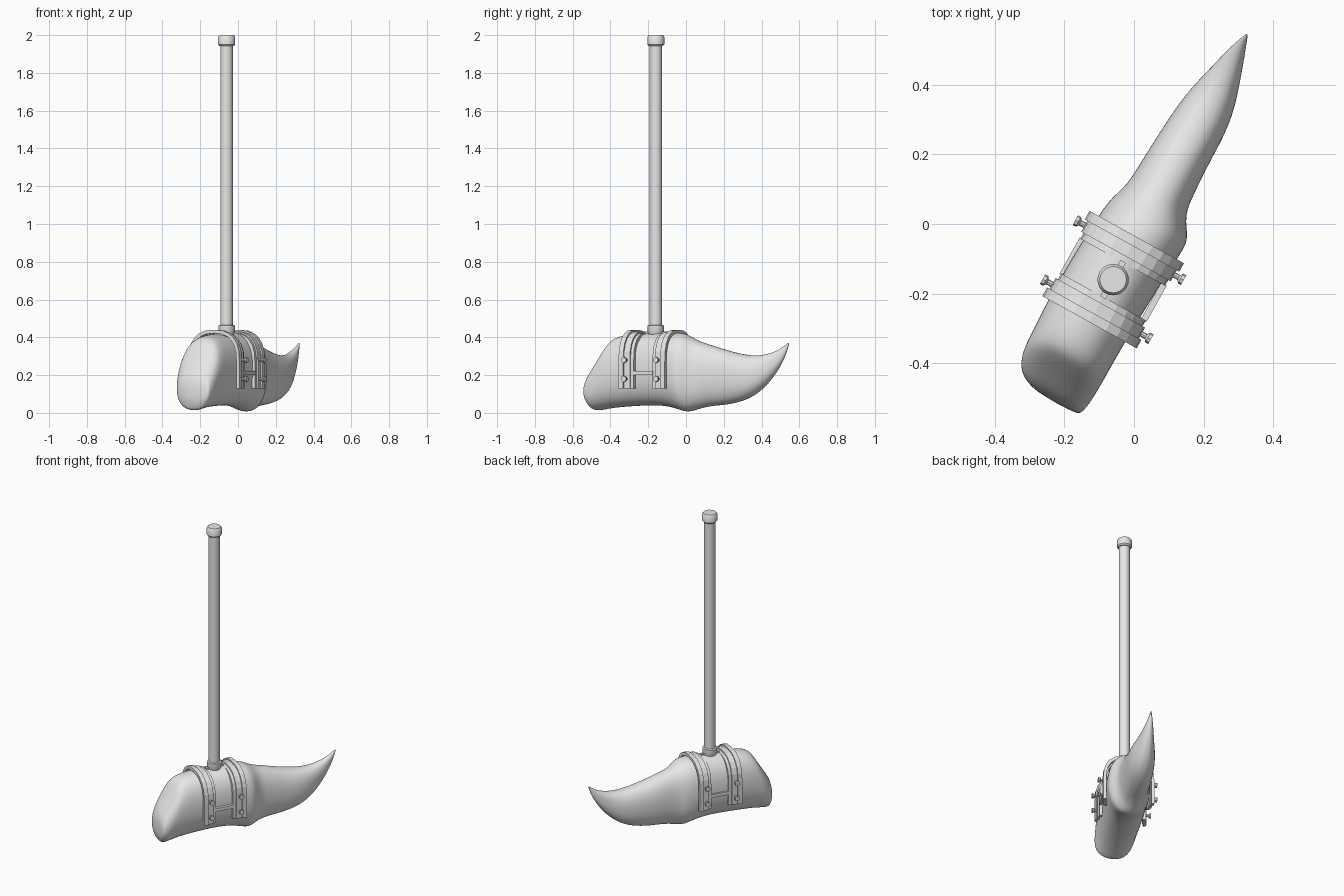
import bpy, bmesh, math
from mathutils import Matrix

if "Cube" in bpy.data.objects:
    bpy.data.objects.remove(bpy.data.objects["Cube"])

grey = bpy.data.materials.new("plain_grey")
grey.use_nodes = True
grey.diffuse_color = (0.8, 0.8, 0.8, 1)
grey.node_tree.nodes["Principled BSDF"].inputs["Base Color"].default_value = (0.8, 0.8, 0.8, 1)

# Local frame: x across the tooth, y along it toward the tip, origin under the pole
FRAME = Matrix.Translation((-0.06, -0.16, 0)) @ Matrix.Rotation(math.radians(-29), 4, "Z")


def finish(name, bm, smooth=False):
    bmesh.ops.recalc_face_normals(bm, faces=bm.faces)
    mesh = bpy.data.meshes.new(name)
    bm.to_mesh(mesh)
    bm.free()
    mesh.materials.append(grey)
    obj = bpy.data.objects.new(name, mesh)
    bpy.context.collection.objects.link(obj)
    obj.matrix_world = FRAME
    if smooth:
        bpy.ops.object.select_all(action="DESELECT")
        obj.select_set(True)
        bpy.context.view_layer.objects.active = obj
        bpy.ops.object.shade_smooth_by_angle(angle=math.radians(40))
    return obj


def loft(name, rings, smooth=True):
    bm = bmesh.new()
    loops = [[bm.verts.new(p) for p in ring] for ring in rings]
    count = len(loops[0])
    for a, b in zip(loops, loops[1:]):
        for i in range(count):
            j = (i + 1) % count
            bm.faces.new((a[i], a[j], b[j], b[i]))
    bm.faces.new(loops[0])
    bm.faces.new(loops[-1])
    return finish(name, bm, smooth)


def box(name, low, high):
    bm = bmesh.new()
    bmesh.ops.create_cube(bm, size=1)
    for v in bm.verts:
        v.co = [(a + b) / 2 + c * (b - a) for a, b, c in zip(low, high, v.co)]
    return finish(name, bm)


def power(value, exponent):
    return math.copysign(abs(value) ** exponent, value)


# Tooth: position along, side limits, bottom, top, backward lean of the upper half
stations = [
    (-.39, -.03, .10, .07, .15, 0),
    (-.375, -.085, .108, .03, .21, 0),
    (-.345, -.115, .115, .01, .28, .02),
    (-.30, -.13, .117, .013, .37, .03),
    (-.25, -.132, .118, .025, .405, .01),
    (-.15, -.137, .118, .033, .42, 0),
    (0, -.135, .125, .04, .425, 0),
    (.1, -.13, .13, .03, .43, 0),
    (.17, -.125, .136, .008, .426, 0),
    (.21, -.117, .134, .002, .408, 0),
    (.26, -.098, .09, .02, .38, 0),
    (.33, -.095, .085, .035, .362, 0),
    (.42, -.09, .08, .04, .335, 0),
    (.52, -.083, .08, .058, .312, 0),
    (.6, -.07, .068, .093, .303, 0),
    (.67, -.05, .045, .148, .31, 0),
    (.73, -.035, .025, .218, .328, 0),
    (.775, -.02, .008, .288, .353, 0),
    (.805, -.008, -.003, .366, .376, 0),
]
rings = []
for along, left, right, low, high, lean in stations:
    ring = []
    for i in range(20):
        angle = math.tau * i / 20
        c, s = power(math.cos(angle), 0.87), power(math.sin(angle), 0.87)
        ring.append(((left + right) / 2 + c * (right - left) / 2,
                     along + lean * s,
                     (low + high) / 2 + s * (high - low) / 2))
    rings.append(ring)
tooth = loft("tooth", rings)
subdivision = tooth.modifiers.new("rounding", "SUBSURF")
subdivision.levels = subdivision.render_levels = 2


# Straps: straight legs with a rounded arch over the tooth
def arch(inset):
    half, spring, rise = 0.155 - inset, 0.27, 0.17 - inset
    points = [(half, 0.13)]
    for i in range(13):
        angle = math.pi * i / 12
        points.append((half * power(math.cos(angle), 0.8),
                       spring + rise * math.sin(angle) ** 0.8))
    return points + [(-half, 0.13)]


def strap(name, start, end, inset):
    outline = arch(inset) + arch(inset + 0.018)[::-1]
    bm = bmesh.new()
    ends = [[bm.verts.new((x, y, z)) for x, z in outline] for y in (start, end)]
    count, half = len(outline), len(outline) // 2
    for i in range(count):
        j = (i + 1) % count
        bm.faces.new((ends[0][i], ends[0][j], ends[1][j], ends[1][i]))
    for i in range(half - 1):
        for e in ends:
            bm.faces.new((e[i], e[i + 1], e[count - 2 - i], e[count - 1 - i]))
    finish(name, bm)


def cylinder_rings(profile, sides):
    return [[(r * math.cos(math.tau * i / sides), r * math.sin(math.tau * i / sides), z)
             for i in range(sides)] for r, z in profile]


for side, label in ((-1, "front"), (1, "back")):
    strap(label + "_strap_rim", side * 0.112, side * 0.14, 0)
    strap(label + "_strap_band", side * 0.076, side * 0.112, 0.008)
    strap(label + "_strap_liner", side * 0.057, side * 0.076, 0.016)
    # Screws with wide heads
    for flank, flank_label in ((-1, "right"), (1, "left")):
        for level, height in (("lower", 0.18), ("upper", 0.28)):
            profile = [(0.008, 0.135), (0.008, 0.162), (0.016, 0.168), (0.016, 0.178)]
            screw = [[(flank * z, side * 0.097 + x, height + y) for x, y, z in ring]
                     for ring in cylinder_rings(profile, 8)]
            loft(f"{label}_{flank_label}_{level}_screw", screw, False)

# Crossbars joining the two straps
for flank, label in ((-1, "right"), (1, "left")):
    edges = sorted((flank * 0.125, flank * 0.143))
    box(label + "_crossbar", (edges[0], -0.06, 0.2), (edges[1], 0.06, 0.222))
box("top_bridge", (-0.009, -0.06, 0.4), (0.009, 0.06, 0.431))

# Pole with collar and cap
loft("pole", cylinder_rings([(0.033, 0.42), (0.033, 1.96)], 24))
loft("pole_collar", cylinder_rings([(0.03, 0.4), (0.043, 0.43), (0.043, 0.462), (0.036, 0.465)], 24))
loft("pole_cap", cylinder_rings([(0.038, 1.942), (0.045, 1.95), (0.045, 1.99), (0.038, 2.0)], 24))
